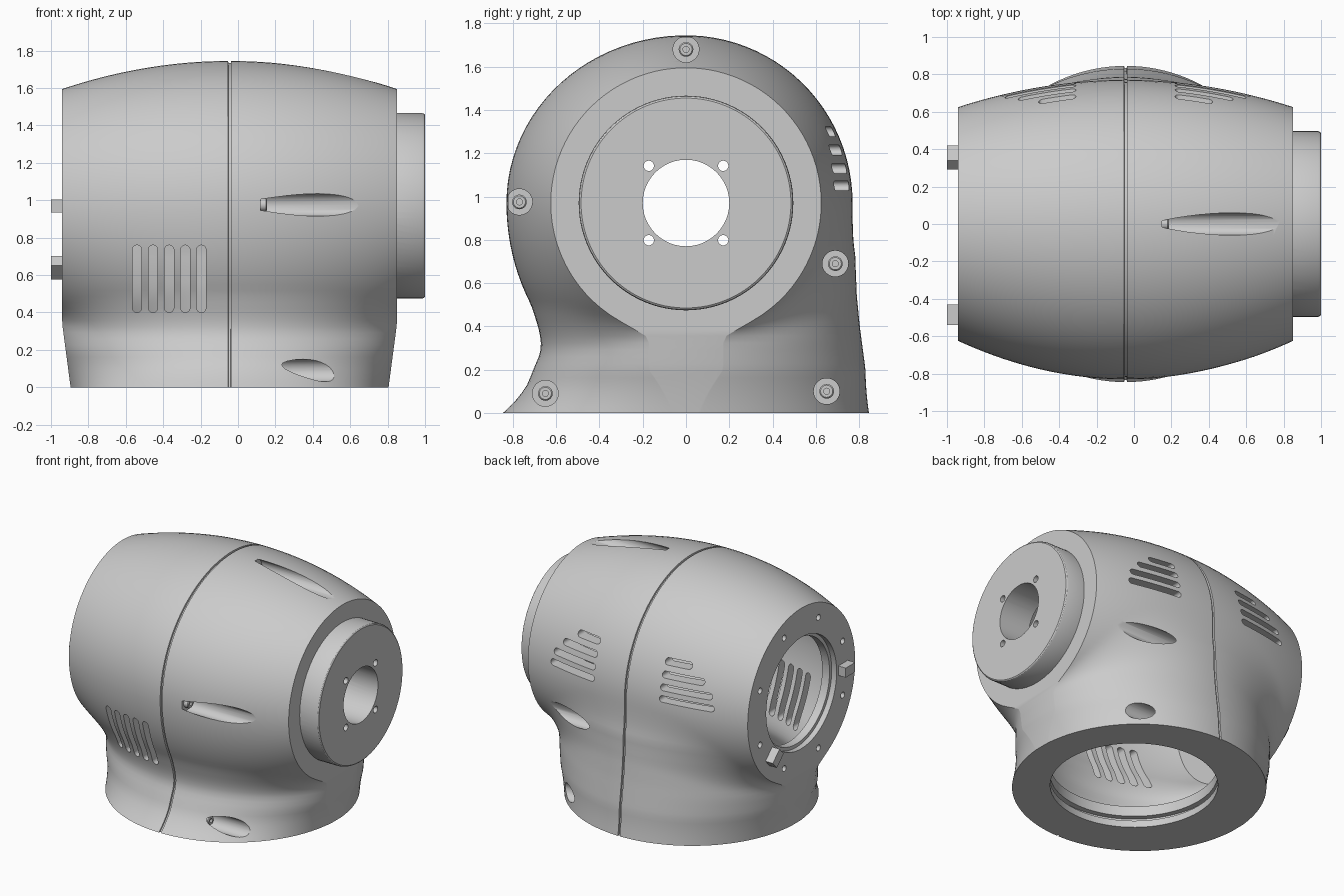
import bpy, bmesh
from math import sin, cos, pi, sqrt, hypot, radians

if "Cube" in bpy.data.objects:
    bpy.data.objects.remove(bpy.data.objects["Cube"])

XC, ZC = -0.045, 0.97          # barrel centre
# neck half-depth by height, front and back
FRONT = [(0, .845), (.05, .79), (.12, .73), (.2, .685), (.28, .65), (.34, .63), (.45, .6), (.6, .5), (.97, 0)]
BACK = [(0, .845), (.1, .828), (.2, .812), (.4, .785), (.6, .765), (.72, .74), (.97, .6)]


def interp(table, z):
    for (a, va), (b, vb) in zip(table, table[1:]):
        if z <= b:
            return va + (vb - va) * (z - a) / (b - a)
    return table[-1][1]


def side(z, c, radius, drop, table):
    """Half-depth of the body at height z: barrel blended into neck."""
    barrel = radius * sqrt(max(0, 1 - ((ZC - z) / drop) ** 2))
    neck = hypot(interp(table, z) * sqrt(max(0, 1 - c * c)), .03 + .14 * min(1, z / .2))
    k = .15
    h = max(k - abs(barrel - neck), 0) / k
    return max(barrel, neck) + h * h * k / 4


def new_object(name, bm):
    bmesh.ops.recalc_face_normals(bm, faces=bm.faces[:])
    me = bpy.data.meshes.new(name)
    bm.to_mesh(me)
    bm.free()
    ob = bpy.data.objects.new(name, me)
    bpy.context.collection.objects.link(ob)
    return ob


def body(name, wall, end_wall, z0, columns):
    """Closed solid: cross-sections across y-z, swept along x."""
    bm = bmesh.new()
    grid = []
    rows, arc = 30, 47
    for c, inset in columns:
        q, t = 1 - c * c, wall + inset
        rf, rb, rt = .625 + .205 * q, .625 + .145 * q, .625 + .15 * q
        zs = [z0 + (ZC - z0) * i / rows for i in range(rows + 1)]
        pts = [(-max(.02, side(z, c, rf, .625 + .305 * q, FRONT) - t), z) for z in zs]
        for k in range(1, arc):
            a = pi * k / arc
            r = (rf if cos(a) > 0 else rb) - t
            pts.append((-r * cos(a), ZC + (rt - t) * sin(a)))
        pts += [(max(.02, side(z, c, rb, .625 + .175 * q, BACK) - t), z) for z in reversed(zs)]
        grid.append([bm.verts.new((XC + c * (.85 + .045 * min(1, z / .34) - end_wall), y, z))
                     for y, z in pts])
    n = len(grid[0])
    for a, b in zip(grid, grid[1:]):
        for i in range(n - 1):
            bm.faces.new((a[i], a[i + 1], b[i + 1], b[i]))
    for g in (grid[0], grid[-1]):
        for i in range(n // 2 - 1):
            bm.faces.new((g[i], g[i + 1], g[n - 2 - i], g[n - 1 - i]))
    bm.faces.new([g[0] for g in grid] + [g[-1] for g in reversed(grid)])
    return new_object(name, bm)


def lathe(bm, profile, y=0, z=0, axis='x', n=32):
    """Revolve (position, radius) points round an x or z axis, capped."""
    rings = []
    for h, r in profile:
        ang = [2 * pi * i / n for i in range(n)]
        rings.append([bm.verts.new((h, y + r * cos(a), z + r * sin(a)) if axis == 'x'
                                   else (r * cos(a), y + r * sin(a), z + h)) for a in ang])
    for a, b in zip(rings, rings[1:]):
        for i in range(n):
            j = (i + 1) % n
            bm.faces.new((a[i], a[j], b[j], b[i]))
    bm.faces.new(rings[0])
    bm.faces.new(rings[-1])


def slot(bm, x0, x1, z0, z1, y0, y1):
    """Round-ended slot cutter running along y."""
    r = min(x1 - x0, z1 - z0) / 2
    outline = []
    for i in range(20):
        a = 2 * pi * (i + .5) / 20
        outline.append(((x1 - r if cos(a) > 0 else x0 + r) + r * cos(a),
                        (z1 - r if sin(a) > 0 else z0 + r) + r * sin(a)))
    a, b = ([bm.verts.new((x, y, z)) for x, z in outline] for y in (y0, y1))
    for i in range(len(a)):
        j = (i + 1) % len(a)
        bm.faces.new((a[i], a[j], b[j], b[i]))
    bm.faces.new(a)
    bm.faces.new(b)


def boolean(ob, cutter, op='DIFFERENCE'):
    m = ob.modifiers.new('cut', 'BOOLEAN')
    m.operation, m.solver, m.object = op, 'EXACT', cutter
    bpy.context.view_layer.objects.active = ob
    bpy.ops.object.modifier_apply(modifier=m.name)
    bpy.data.objects.remove(cutter)


# Outer housing, with the seam groove at mid-length
plain = [(cos(pi * i / 64), 0) for i in range(65)]
seam = [(.009, 0), (.007, .012), (-.007, .012), (-.009, 0)]
housing = body('housing', 0, 0, 0, plain[:32] + seam + plain[33:])

# Round mounting flange on the right end
bm = bmesh.new()
lathe(bm, [(.80, .496), (.985, .496), (.995, .492), (1.0, .485)], 0, ZC, n=96)
boolean(housing, new_object('flange', bm), 'UNION')

# Hollow inside, leaving solid bosses around the screws
screws = [(.15, 0, 1.68), (.12, -.77, .975), (.12, .69, .69), (.2, -.65, .09), (.2, .65, .10)]
cavity = body('cavity', .07, .1, .16, plain[::2])
bm = bmesh.new()
for x, y, z in screws:
    lathe(bm, [(-.15, .085), (1.0, .085)], y, z)
boolean(cavity, new_object('bosses', bm))
boolean(housing, cavity)

# Openings: left end, bottom, flange bore
bm = bmesh.new()
lathe(bm, [(-1.05, .41), (-.90, .41), (-.90, .385), (-.7, .385)], 0, ZC, n=64)
lathe(bm, [(-.05, .56), (.05, .56), (.05, .6), (.085, .6), (.085, .56), (.3, .56)], axis='z', n=96)
lathe(bm, [(.62, .2), (1.05, .2)], 0, ZC, n=48)
# Flange holes and the ring of holes on the left end
for sy in (-1, 1):
    for sz in (-1, 1):
        lathe(bm, [(.62, .024), (1.05, .024)], sy * .172, ZC + sz * .172, n=20)
for i in range(8):
    a = radians(22.5 + 45 * i)
    lathe(bm, [(-1.05, .022), (-.88, .022)], .52 * cos(a), ZC + .52 * sin(a), n=20)
# Counterbores that break out as long pockets on the skin
for x, y, z in screws:
    lathe(bm, [(x, .06), (1.1, .06)], y, z)
# Vent slots: upright at the front, stepped rows at the back
for i in range(5):
    x = -.54 + .086 * i
    slot(bm, x - .025, x + .025, .4, .76, -1, -.4)
for z, length in ((1.05, .4), (1.13, .38), (1.215, .31), (1.30, .2)):
    slot(bm, XC + .265, XC + .265 + length, z - .023, z + .023, .45, 1)
    slot(bm, XC - .265 - length, XC - .265, z - .023, z + .023, .45, 1)
boolean(housing, new_object('cutters', bm))

parts = [housing]
# Socket screws in the counterbores
for i, (x, y, z) in enumerate(screws):
    bm = bmesh.new()
    lathe(bm, [(x - .01, .034), (x + .03, .034), (x + .036, .028), (x + .036, .014), (x + .012, .014)], y, z, n=24)
    parts.append(new_object(f'screw_{i + 1}', bm))

# Locating tabs on the left end
for i, deg in enumerate((180, -43)):
    bm = bmesh.new()
    bmesh.ops.create_cube(bm, size=1)
    a = radians(deg)
    for v in bm.verts:
        r, t = .485 + v.co.y * .11, v.co.z * .07
        v.co = (-.965 + v.co.x * .07, r * cos(a) - t * sin(a), ZC + r * sin(a) + t * cos(a))
    parts.append(new_object(f'locating_tab_{i + 1}', bm))

# Smooth shading with sharp edges kept
bpy.ops.object.select_all(action='DESELECT')
for ob in parts:
    ob.select_set(True)
bpy.context.view_layer.objects.active = housing
bpy.ops.object.shade_smooth_by_angle(angle=radians(30))
